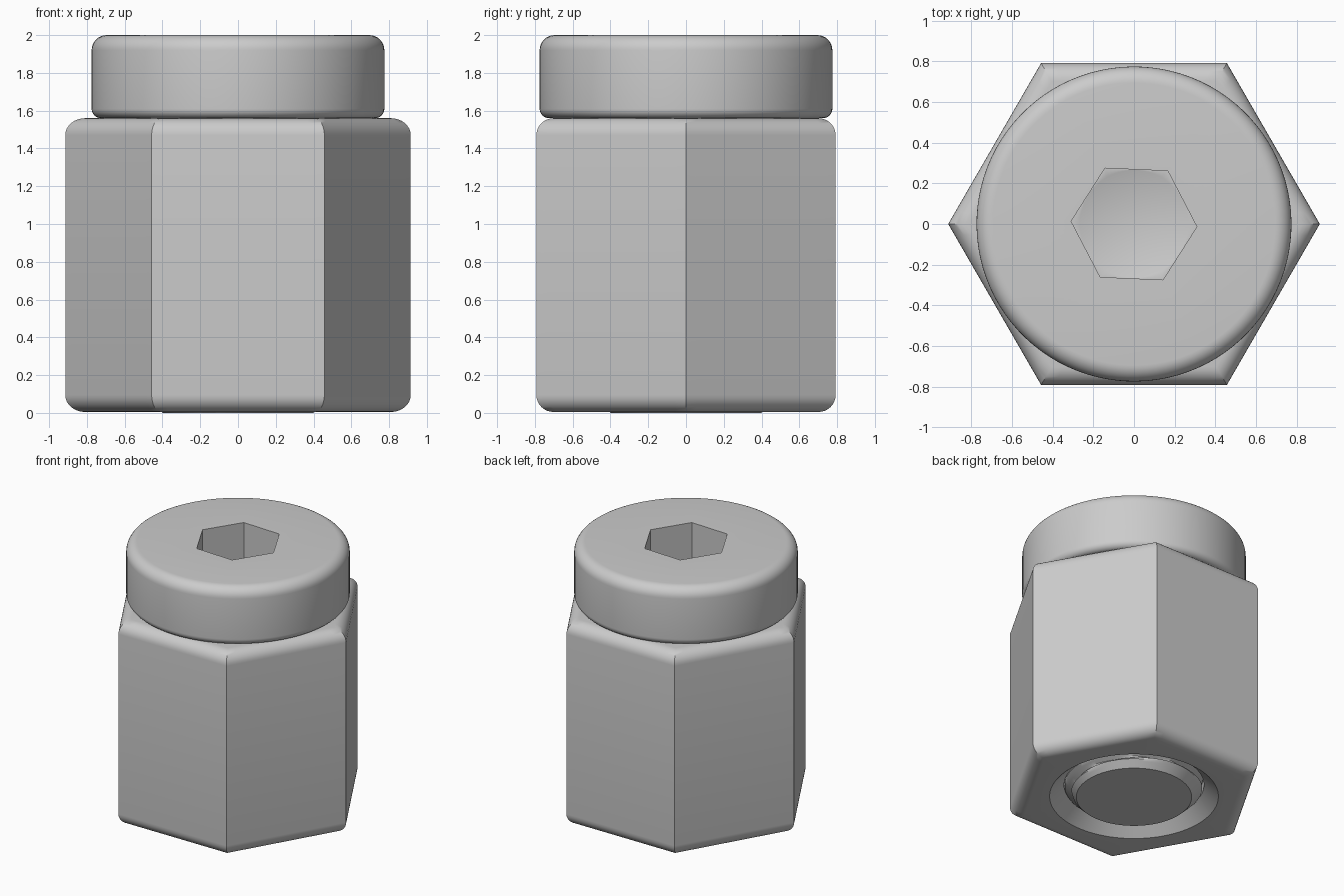
import bpy, bmesh, math

if "Cube" in bpy.data.objects:
    bpy.data.objects.remove(bpy.data.objects["Cube"], do_unlink=True)

SIDES = 96

# One plain grey metal
grey = bpy.data.materials.new("grey metal")
grey.use_nodes = True
grey.diffuse_color = (0.6, 0.6, 0.6, 1)
grey.node_tree.nodes["Principled BSDF"].inputs["Base Color"].default_value = grey.diffuse_color


def circle(r):
    return lambda a: r


def hexagon(apothem):
    third = math.pi / 3
    return lambda a: apothem / math.cos(a % third - third / 2)


def arc(shape, r, z, bevel, start, end, steps=8):
    """Rings around a rounded rim whose arc centre lies at (r, z)."""
    rings = []
    for i in range(steps + 1):
        t = math.radians(start + (end - start) * i / steps)
        rings.append((shape(r + bevel * math.cos(t)), z + bevel * math.sin(t)))
    return rings


def loft(name, rings, closed=False, turn=0):
    """Skin a stack of (radius function, height) rings."""
    bm = bmesh.new()
    loops = []
    for radius, z in rings:
        loop = []
        for i in range(SIDES):
            a = 2 * math.pi * i / SIDES
            r = radius(a)
            loop.append(bm.verts.new((r * math.cos(a + turn), r * math.sin(a + turn), z)))
        loops.append(loop)
    pairs = list(zip(loops, loops[1:]))
    if closed:
        pairs.append((loops[-1], loops[0]))
    for low, high in pairs:
        for i in range(SIDES):
            j = (i + 1) % SIDES
            bm.faces.new((low[i], low[j], high[j], high[i]))
    bmesh.ops.remove_doubles(bm, verts=bm.verts, dist=0.00001)
    bmesh.ops.recalc_face_normals(bm, faces=bm.faces)
    mesh = bpy.data.meshes.new(name)
    bm.to_mesh(mesh)
    bm.free()
    mesh.materials.append(grey)
    obj = bpy.data.objects.new(name, mesh)
    bpy.context.collection.objects.link(obj)
    bpy.ops.object.select_all(action="DESELECT")
    obj.select_set(True)
    bpy.context.view_layer.objects.active = obj
    bpy.ops.object.shade_smooth_by_angle(angle=math.radians(35))
    return obj


# Hex nut: rounded outer rims, countersunk bore
BASE, TOP, ROUND = 0.005, 1.56, 0.09
FLAT = 0.792 - ROUND
nut = arc(hexagon, FLAT, BASE + ROUND, ROUND, -90, 0)
nut += arc(hexagon, FLAT, TOP - ROUND, ROUND, 0, 90)
nut += [(circle(0.585), TOP), (circle(0.485), TOP - 0.09),
        (circle(0.485), BASE + 0.09), (circle(0.585), BASE)]
loft("hex_nut", nut, closed=True)

# Bolt: chamfered tip, helical thread, head, hex socket with drilled cone
PITCH = 0.12


def thread(z):
    def radius(a):
        phase = (z / PITCH - a / (2 * math.pi)) % 1
        ridge = min(1, 1.6 * abs(2 * phase - 1))
        return min(0.41 + 0.07 * ridge, 0.40 + z)
    return radius


bolt = [(circle(0), 0)]
bolt += [(thread(i * 0.012), i * 0.012) for i in range(110)]
bolt += [(circle(0.45), 1.34), (circle(0.45), TOP)]
bolt += arc(circle, 0.725, TOP + 0.05, 0.05, -90, 0)
bolt += arc(circle, 0.695, 1.92, 0.08, 0, 90)
bolt += [(hexagon(0.268), 2.0), (hexagon(0.268), 1.64),
         (circle(0.266), 1.64), (circle(0), 1.49)]
loft("socket_bolt", bolt, turn=math.radians(-2.5))
